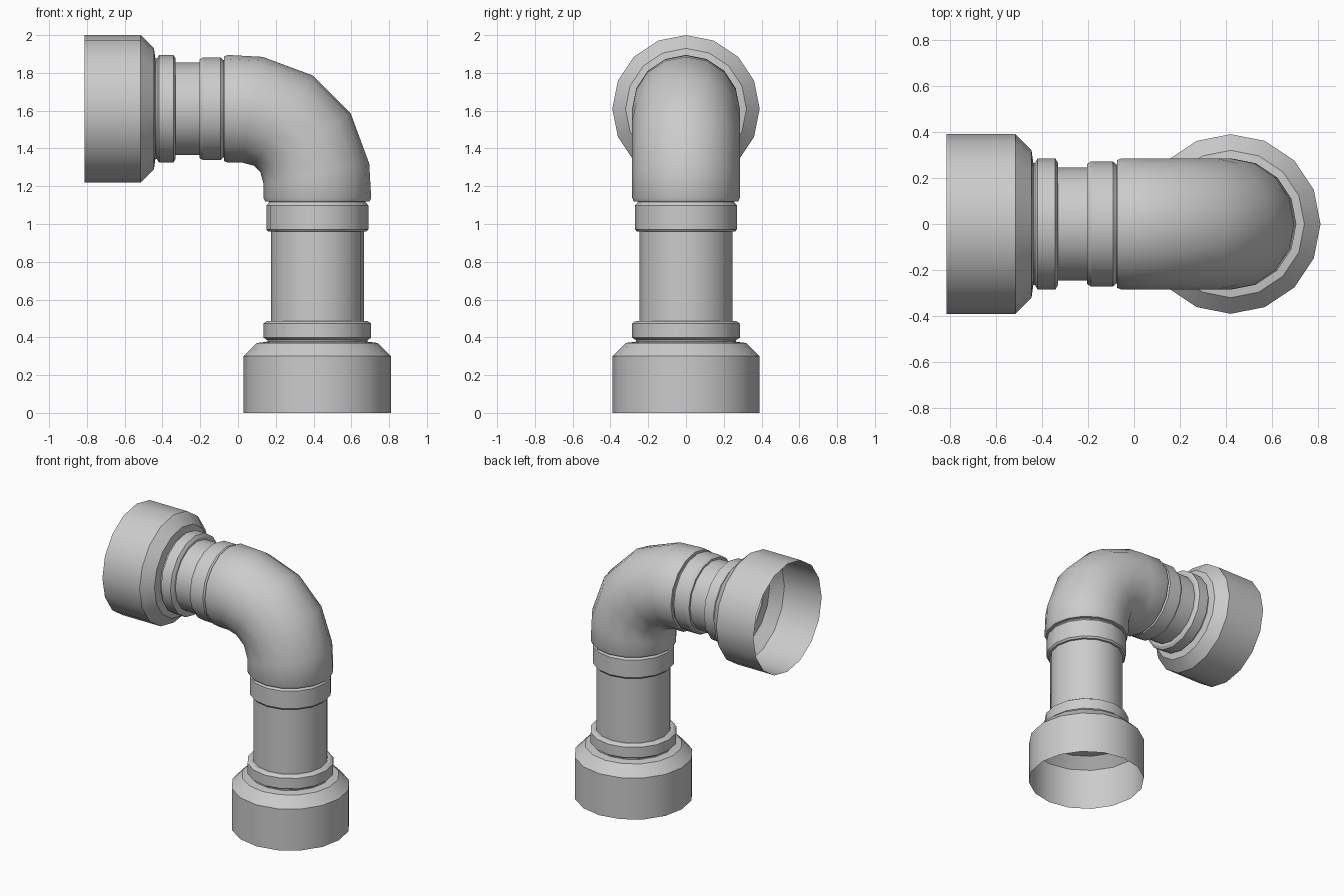
import bpy, bmesh, math
from mathutils import Vector

if "Cube" in bpy.data.objects:
    bpy.data.objects.remove(bpy.data.objects["Cube"])

SIDES = 16
AX, AZ = 0.42, 1.61      # x of the vertical pipe axis, z of the horizontal pipe axis


def loft(name, stations):
    """Open shell through rings given as (x, z, bend angle in degrees, radius)."""
    bm = bmesh.new()
    rings = []
    for x, z, deg, r in stations:
        a = math.radians(deg)
        n = Vector((math.sin(a), 0, math.cos(a)))
        c = Vector((x, 0, z))
        ring = []
        for i in range(SIDES):
            t = 2 * math.pi * i / SIDES
            ring.append(bm.verts.new(c + n * (r * math.cos(t)) + Vector((0, r * math.sin(t), 0))))
        rings.append(ring)
    for a, b in zip(rings, rings[1:]):
        for i in range(SIDES):
            j = (i + 1) % SIDES
            bm.faces.new((a[i], a[j], b[j], b[i]))
    bmesh.ops.recalc_face_normals(bm, faces=bm.faces)
    # make normals point outwards
    f = bm.faces[0]
    axis = Vector((stations[0][0], 0, stations[0][1]))
    if f.normal.dot(f.calc_center_median() - axis) < 0:
        bmesh.ops.reverse_faces(bm, faces=bm.faces)
    me = bpy.data.meshes.new(name)
    bm.to_mesh(me)
    bm.free()
    ob = bpy.data.objects.new(name, me)
    bpy.context.collection.objects.link(ob)
    bpy.ops.object.select_all(action='DESELECT')
    ob.select_set(True)
    bpy.context.view_layer.objects.active = ob
    bpy.ops.object.shade_smooth_by_angle(angle=math.radians(30))


def horizontal(name, profile):
    loft(name, [(x, AZ, 0, r) for x, r in profile])


def vertical(name, profile):
    loft(name, [(AX, z, 90, r) for z, r in profile])


# Horizontal branch: open socket, collar, pipe, collar
horizontal("side_socket", [(-0.813, 0.39), (-0.515, 0.39), (-0.445, 0.32), (-0.437, 0.265)])
horizontal("side_outer_collar", [(-0.437, 0.265), (-0.43, 0.265), (-0.418, 0.285),
                                 (-0.342, 0.285), (-0.33, 0.265), (-0.33, 0.246)])
horizontal("side_pipe", [(-0.33, 0.246), (-0.205, 0.246)])
horizontal("side_inner_collar", [(-0.205, 0.246), (-0.205, 0.26), (-0.185, 0.272),
                                 (-0.092, 0.272), (-0.077, 0.258), (-0.073, 0.258)])

# Vertical branch: open socket, collar, pipe, collar
vertical("base_socket", [(0, 0.39), (0.30, 0.39), (0.37, 0.32), (0.377, 0.265)])
vertical("base_collar", [(0.377, 0.265), (0.385, 0.265), (0.398, 0.285),
                         (0.474, 0.285), (0.487, 0.265), (0.487, 0.246)])
vertical("upright_pipe", [(0.487, 0.246), (0.96, 0.246)])
vertical("upright_collar", [(0.96, 0.246), (0.96, 0.26), (0.972, 0.27),
                            (1.098, 0.27), (1.116, 0.255), (1.12, 0.255)])

# Ninety degree elbow joining the two branches
R = 0.285
loft("elbow", [
    (-0.073, AZ, 0, 0.258), (-0.073, AZ, 0, 0.277), (-0.055, AZ, 0, R),
    (0.076, 1.605, 11, R), (0.239, 1.548, 33, R),
    (0.358, 1.429, 57, R), (0.415, 1.266, 79, R),
    (AX, 1.138, 90, R), (AX, 1.12, 90, 0.277), (AX, 1.12, 90, 0.255)])
